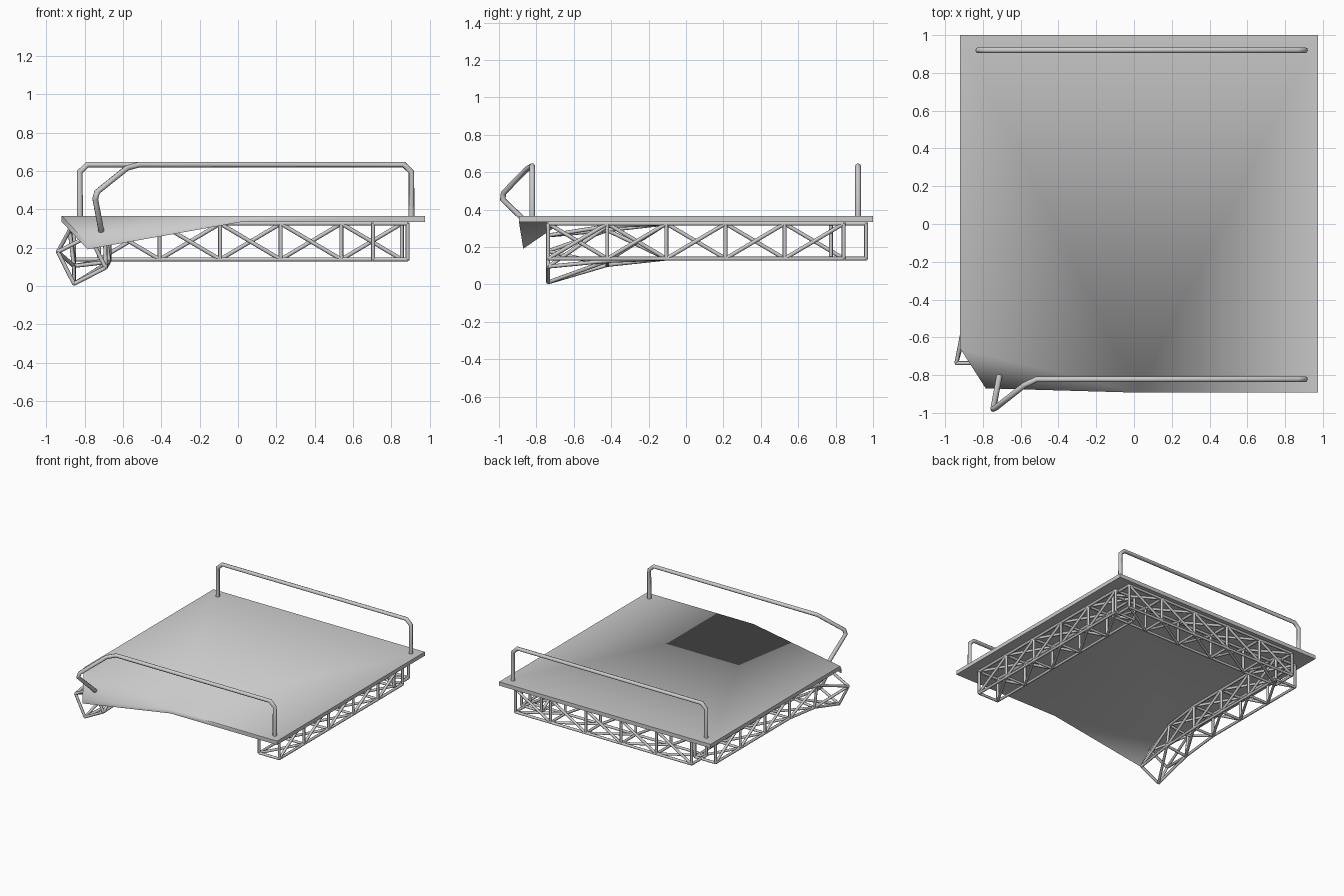
import bpy, bmesh
from math import radians, sin, cos
from mathutils import Vector

if "Cube" in bpy.data.objects:
    bpy.data.objects.remove(bpy.data.objects["Cube"])


def tubes(name, paths, radius):
    """Sweep round tubes along straight-segment paths, as one mesh object."""
    cu = bpy.data.curves.new(name, 'CURVE')
    cu.dimensions = '3D'
    cu.bevel_depth = radius
    cu.bevel_resolution = 2
    cu.use_fill_caps = True
    for pts in paths:
        sp = cu.splines.new('POLY')
        sp.points.add(len(pts) - 1)
        for p, co in zip(sp.points, pts):
            p.co = (*co, 1)
    ob = bpy.data.objects.new(name, cu)
    bpy.context.collection.objects.link(ob)
    activate(ob)
    bpy.ops.object.convert(target='MESH')
    ob = bpy.context.object
    bpy.ops.object.shade_smooth_by_angle(angle=radians(50))
    return ob


def activate(ob):
    bpy.ops.object.select_all(action='DESELECT')
    ob.select_set(True)
    bpy.context.view_layer.objects.active = ob


def truss(name, rings):
    """Box truss through a list of four-cornered rings."""
    paths = [[r[k] for r in rings] for k in range(4)]          # chords
    for r in rings:                                            # frames
        paths += [[r[k], r[(k + 1) % 4]] for k in range(4)]
    for a, b in zip(rings, rings[1:]):                         # diagonals
        paths += [[a[k], b[(k + 1) % 4]] for k in range(4)]
    return tubes(name, paths, 0.0105)


BAYS, STEP, Z0, Z1 = 5, 0.316, 0.138, 0.325


def section(c0, c1):
    return [(c0, Z0), (c1, Z0), (c1, Z1), (c0, Z1)]


# Straight trusses under the right and back edges
ys = [-0.737 + STEP * i for i in range(BAYS + 1)]
xs = [-0.725 + STEP * i for i in range(BAYS + 1)]
truss("right_truss", [[(x, y, z) for x, z in section(0.705, 0.885)] for y in ys])
truss("back_truss", [[(x, y, z) for y, z in section(0.775, 0.963)] for x in xs])

# Left truss, its front end twisted and sagging
rings = []
for i, y in enumerate(ys):
    t = {0: 1.0, 1: 0.25}.get(i, 0.0)
    a = radians(27) * t
    ring = []
    for x, z in section(-0.855, -0.67):
        dx, dz = x + 0.7625, z - 0.2315
        ring.append((-0.7625 - 0.053 * t + dx * cos(a) - dz * sin(a),
                     y, 0.2315 - 0.095 * t + dx * sin(a) + dz * cos(a)))
    rings.append(ring)
truss("left_truss", rings)

# Deck plate with the front left corner bent down along a fold
outline = [(-0.92, -0.66, 0.365), (-0.785, -0.87, 0.222), (0.02, -0.893, 0.365),
           (0.975, -0.893, 0.365), (0.975, 1.0, 0.365), (-0.92, 1.0, 0.365)]
bm = bmesh.new()
v = [bm.verts.new(p) for p in outline]
w = [bm.verts.new((x, y, z - 0.031)) for x, y, z in outline]
for idx in ((0, 1, 2), (0, 2, 3, 4, 5)):
    bm.faces.new([v[i] for i in idx])
    bm.faces.new([w[i] for i in reversed(idx)])
for i in range(6):
    j = (i + 1) % 6
    bm.faces.new([v[j], v[i], w[i], w[j]])
bmesh.ops.recalc_face_normals(bm, faces=bm.faces)
me = bpy.data.meshes.new("deck")
bm.to_mesh(me)
bm.free()
deck = bpy.data.objects.new("deck", me)
bpy.context.collection.objects.link(deck)
activate(deck)
bpy.ops.object.shade_smooth_by_angle(angle=radians(60))

# Handrails: intact at the back, crumpled at the left end of the front
def right_end(y):
    return [(0.865, y, 0.633), (0.905, y, 0.595), (0.905, y, 0.36)]


YB, YF = 0.92, -0.822
tubes("back_rail", [[(-0.825, YB, 0.36), (-0.825, YB, 0.595),
                     (-0.785, YB, 0.633)] + right_end(YB)], 0.0155)
tubes("front_rail", [[(-0.713, -0.805, 0.285), (-0.745, -0.98, 0.455),
                      (-0.735, -0.975, 0.49), (-0.58, -0.853, 0.615),
                      (-0.515, YF, 0.633)] + right_end(YF)], 0.0155)
